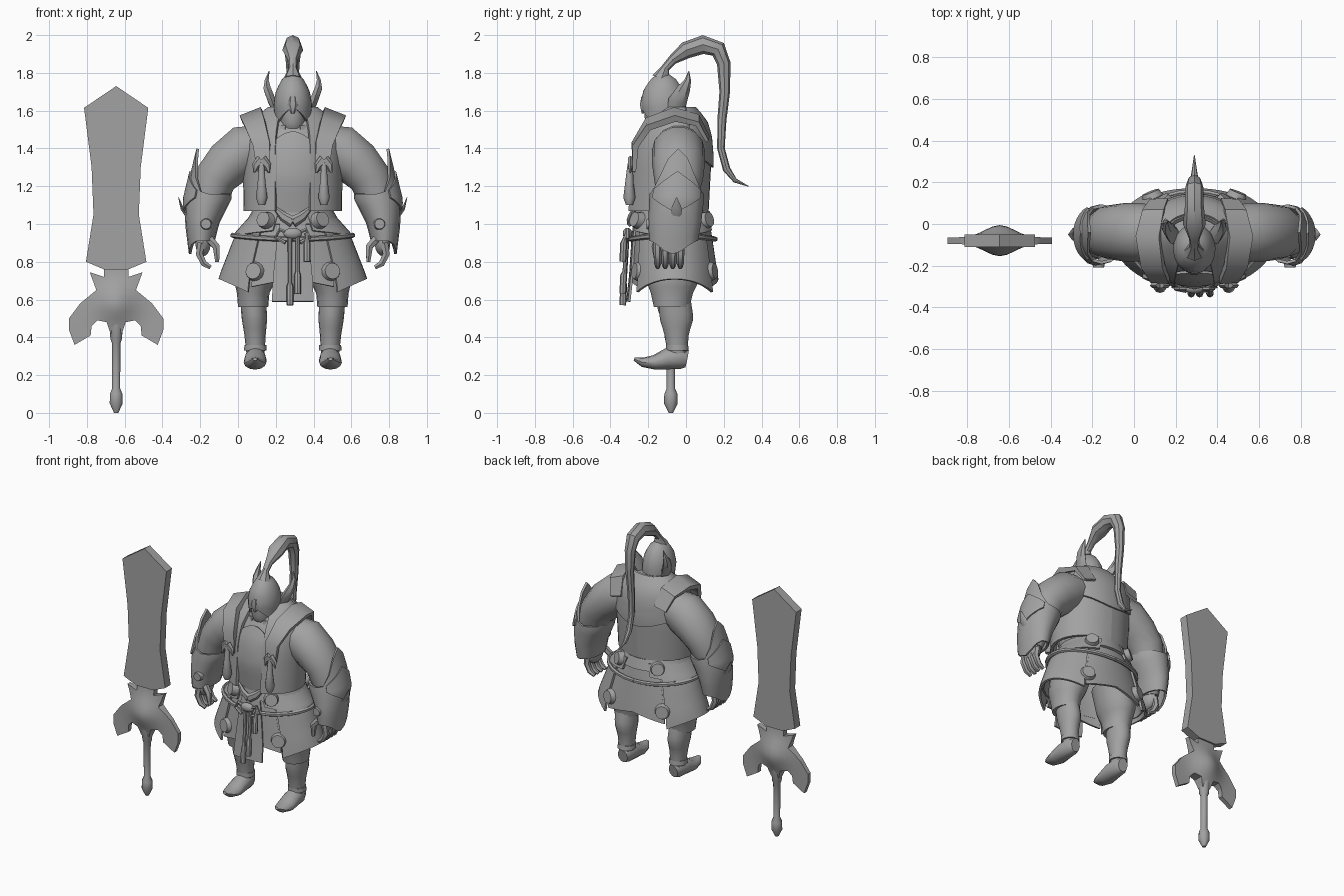
import bpy, bmesh
from math import sin, cos, pi, radians, sqrt, exp
from mathutils import Vector, Matrix

if "Cube" in bpy.data.objects:
    bpy.data.objects.remove(bpy.data.objects["Cube"])

BODY = (0.29, 0, 0)
SWORD = (-0.645, -0.08, 0)
FRONT, BACK = -pi / 2, pi / 2

grey = bpy.data.materials.new("plain grey")
grey.use_nodes = True
grey.diffuse_color = (0.36, 0.36, 0.36, 1)
grey.node_tree.nodes["Principled BSDF"].inputs["Base Color"].default_value = grey.diffuse_color


def finish(name, bm, origin=BODY, mirror="", angle=40):
    """Turn a bmesh into an object, with optional mirroring about its origin."""
    bmesh.ops.recalc_face_normals(bm, faces=bm.faces)
    mesh = bpy.data.meshes.new(name)
    bm.to_mesh(mesh)
    bm.free()
    mesh.materials.append(grey)
    obj = bpy.data.objects.new(name, mesh)
    obj.location = origin
    bpy.context.collection.objects.link(obj)
    bpy.ops.object.select_all(action="DESELECT")
    obj.select_set(True)
    bpy.context.view_layer.objects.active = obj
    bpy.ops.object.shade_smooth_by_angle(angle=radians(angle))
    if mirror:
        mod = obj.modifiers.new("Mirror", "MIRROR")
        mod.use_axis = [axis in mirror for axis in "xyz"]
    return obj


def skin(bm, rings, closed):
    """Join successive rows of vertices with quads."""
    for upper, lower in zip(rings, rings[1:]):
        count = len(upper)
        for i in range(count if closed else count - 1):
            j = (i + 1) % count
            bm.faces.new((upper[i], upper[j], lower[j], lower[i]))


def tube(name, path, ref=(0, 1, 0), n=10, mirror="", origin=BODY):
    """Sweep an ellipse along points (x, y, z, radius, other radius)."""
    bm = bmesh.new()
    pts = [Vector(p[:3]) for p in path]
    turn, grow = (pi / 4, sqrt(2)) if n == 4 else (0, 1)
    rings = []
    for i, p in enumerate(path):
        tangent = (pts[min(i + 1, len(pts) - 1)] - pts[max(i - 1, 0)]).normalized()
        side = Vector(ref)
        side = (side - side.dot(tangent) * tangent).normalized()
        other = tangent.cross(side)
        angles = [turn + 2 * pi * k / n for k in range(n)]
        rings.append([bm.verts.new(pts[i] + grow * (side * p[3] * cos(a) + other * p[-1] * sin(a)))
                      for a in angles])
    skin(bm, rings, True)
    bm.faces.new(rings[0])
    bm.faces.new(rings[-1])
    return finish(name, bm, origin, mirror)


def section(profile, z):
    """Ellipse (cx, cy, rx, ry) of a profile at height z."""
    for a, b in zip(profile, profile[1:]):
        if z >= b[0]:
            break
    t = (a[0] - z) / (a[0] - b[0])
    return [u + (v - u) * t for u, v in zip(a[1:], b[1:])]


def grown(profile, by):
    return [(z, x, y, rx + by, ry + by) for z, x, y, rx, ry in profile]


def shell(name, profile, arc=None, hi=None, lo=None, thick=0.014, mirror="", rows=8, cols=16):
    """Wrap a sheet round stacked ellipses; hi and lo give its edges by angle."""
    bm = bmesh.new()
    hi = hi or (lambda a: profile[0][0])
    lo = lo or (lambda a: profile[-1][0])
    start, end = arc or (0, 2 * pi)
    angles = [start + (end - start) * i / cols for i in range(cols + (arc is not None))]
    rings = []
    for r in range(rows + 1):
        ring = []
        for a in angles:
            z = hi(a) + (lo(a) - hi(a)) * r / rows
            cx, cy, rx, ry = section(profile, z)
            ring.append(bm.verts.new((cx + rx * cos(a), cy + ry * sin(a), z)))
        rings.append(ring)
    skin(bm, rings, arc is None)
    if thick:
        bmesh.ops.recalc_face_normals(bm, faces=bm.faces)
        bmesh.ops.solidify(bm, geom=bm.faces[:], thickness=thick)
    else:
        bm.faces.new(rings[0])
        bm.faces.new(rings[-1])
    return finish(name, bm, BODY, mirror)


def disc(name, loc, facing, r, depth=0.03):
    bm = bmesh.new()
    spin = Vector(facing).to_track_quat("Z", "Y").to_matrix().to_4x4()
    bmesh.ops.create_cone(bm, cap_ends=True, segments=14, radius1=r, radius2=r * 0.8,
                          depth=depth, matrix=Matrix.Translation(loc) @ spin)
    return finish(name, bm, BODY, "x", 30)


def ball(name, loc, size, mirror=""):
    bm = bmesh.new()
    bmesh.ops.create_uvsphere(bm, u_segments=14, v_segments=9, radius=1,
                              matrix=Matrix.Translation(loc) @ Matrix.Diagonal((*size, 1)))
    return finish(name, bm, BODY, mirror)


def slab(name, half, bevel, depth, angle, step=0):
    """Symmetric x, z outline with a bevelled edge; depth(x, z) swells its faces."""
    bm = bmesh.new()
    outline = half + [(-x, z) for x, z in reversed(half) if x]
    face = bm.faces.new([bm.verts.new((x, 0, z)) for x, z in outline])
    bmesh.ops.inset_region(bm, faces=[face], thickness=bevel, use_boundary=True, use_even_offset=True)
    rim = [e for e in bm.edges if e.is_boundary]
    low = min(z for x, z in half)
    cuts = [((i * step, 0, 0), (1, 0, 0)) for i in range(-6, 7)]
    cuts += [((0, 0, low + i * step), (0, 0, 1)) for i in range(1, 12)]
    for point, normal in cuts if step else []:
        bmesh.ops.bisect_plane(bm, geom=bm.verts[:] + bm.edges[:] + bm.faces[:],
                               plane_co=point, plane_no=normal)
    for v in bm.verts:
        if not any(e.is_boundary for e in v.link_edges):
            v.co.y = -depth(v.co.x, v.co.z)
    bmesh.ops.triangulate(bm, faces=bm.faces[:])
    return finish(name, bm, SWORD, "y", angle)


# Great sword
slab("sword_blade", [(0, 1.73), (.17, 1.615), (.13, 1.3), (.12, 1.05), (.16, .8), (.065, .76), (0, .76)],
     .04, lambda x, z: .03, 15)
slab("sword_guard", [(0, .8), (.065, .8), (.065, .72), (.14, .745), (.105, .65), (.19, .58), (.25, .5), (.25, .44),
                     (.22, .36), (.135, .41), (.13, .46), (.1, .49), (.05, .48), (.03, .42), (0, .42)],
     .014, lambda x, z: .015 + .06 * exp(-(x / .1) ** 2 - ((z - .58) / .11) ** 2), 50, .035)
tube("sword_grip", [(0, 0, z, r) for z, r in
                    [(.5, .04), (.39, .032), (.37, .024), (.13, .022), (.1, .035), (.05, .036), (0, .012)]],
     origin=SWORD)

# Torso and layered vest
shell("torso", [(1.6, 0, -.05, .1, .08), (1.53, 0, -.05, .22, .14), (1.4, 0, -.07, .25, .19),
                (1.2, 0, -.09, .24, .19), (1, 0, -.07, .2, .18)], thick=0)
vest = [(1.62, 0, -.04, .13, .08), (1.55, 0, -.05, .22, .15), (1.47, 0, -.07, .255, .195),
        (1.35, 0, -.08, .265, .215), (1.07, 0, -.1, .26, .22)]
shell("vest", vest, (radians(-69), BACK), mirror="x", thick=.02)
shell("back_yoke", grown(vest, .012), (radians(25), BACK), lo=lambda a: 1.36 - .06 * sin(a) ** 4, mirror="x")
breast = [(1.5, 0, -.07, .2, .16), (1.4, 0, -.08, .26, .2), (1.25, 0, -.09, .27, .215), (1.06, 0, -.08, .26, .2)]
shell("breastplate", breast, (FRONT - .5, FRONT + .5),
      hi=lambda a: 1.49 - .25 * (a - FRONT) ** 2, lo=lambda a: 1.06 + .2 * (a - FRONT) ** 2)
tube("shoulder_strap", [(.155, -.275, 1.28, .035, .01), (.165, -.27, 1.42, .045, .016), (.2, -.2, 1.53, .055, .018),
                        (.22, -.06, 1.58, .06, .018), (.195, .06, 1.55, .055, .014), (.17, .115, 1.45, .045, .008)],
     ref=(1, 0, -.4), n=4, mirror="x")
shell("collar", [(1.6, 0, -.1, .1, .1), (1.5, 0, -.08, .14, .13)], (FRONT + .3, BACK),
      hi=lambda a: 1.56 + .04 * sin(a), mirror="x")

# Chest tassels
for lean in (-1, 1):
    tube("tassel_bow", [(.165, -.295, 1.34, .03, .015), (.165 + .03 * lean, -.295, 1.31, .022, .013),
                        (.165 + .04 * lean, -.295, 1.27, .004, .004)], ref=(1, 0, 0), n=6, mirror="x")
tube("tassel", [(.165, -.295, 1.32, .014), (.165, -.3, 1.22, .022), (.165, -.3, 1.14, .032),
                (.165, -.3, 1.1, .018)], mirror="x")

# Head and crested helmet
shell("face", [(1.66, 0, -.12, .08, .1), (1.58, 0, -.13, .078, .09), (1.52, 0, -.13, .065, .085),
               (1.46, 0, -.1, .07, .07)], thick=0)
shell("helmet", [(1.8, 0, -.12, .015, .02), (1.77, 0, -.12, .055, .065), (1.71, 0, -.12, .088, .105),
                 (1.64, 0, -.12, .102, .12), (1.5, 0, -.11, .09, .11)],
      arc=(FRONT, BACK), lo=lambda a: 1.53 + .08 * max(0, -sin(a)) ** 3, mirror="x")
tube("brow_peak", [(0, -.22, 1.67, .02), (0, -.232, 1.63, .03, .014), (0, -.228, 1.585, .008)], ref=(1, 0, 0), n=6)
tube("helmet_horn", [(.085, -.06, 1.58, .04, .015), (.11, -.045, 1.65, .05, .025), (.135, -.012, 1.715, .035, .022),
                     (.138, .01, 1.76, .018, .012), (.125, .015, 1.81, .002, .002)], n=6, mirror="x")
tube("plume", [(0, -.13, 1.77, .05), (0, -.11, 1.825, .022), (0, -.07, 1.87, .026), (0, 0, 1.92, .055, .045),
               (0, .09, 1.95, .045, .05), (0, .17, 1.925, .045), (0, .2, 1.85, .036), (0, .205, 1.7, .028),
               (0, .19, 1.55, .024), (0, .185, 1.4, .02), (0, .215, 1.29, .02), (0, .26, 1.23, .012),
               (0, .33, 1.2, .002)], ref=(1, 0, 0), n=8)

# Arms, bracers and hands
tube("sleeve", [(.15, -.04, 1.42, .12, .11), (.25, -.04, 1.39, .14, .14), (.34, -.04, 1.32, .14, .13),
                (.41, -.04, 1.24, .13, .115), (.46, -.05, 1.1, .1, .1), (.48, -.07, .92, .06, .05)],
     n=14, mirror="x")
bracer = [(1.4, .41, -.04, .1, .13), (1.13, .45, -.05, .125, .145), (1, .48, -.06, .09, .14),
          (.84, .49, -.07, .06, .12)]
shell("bracer", bracer, hi=lambda a: 1.16 + .24 * max(0, cos(a)) ** 3,
      lo=lambda a: .91 - .07 * max(0, cos(a)) ** 4, mirror="x")
shell("elbow_guard", grown(bracer, .008), (-1, 1),
      hi=lambda a: 1.28 - .1 * abs(a), lo=lambda a: 1.06 + .08 * abs(a), mirror="x")
tube("bracer_spike", [(.55, -.05, 1.03, .03, .012), (.585, -.05, 1.08, .03, .01), (.605, -.05, 1.14, .002, .002)],
     n=6, mirror="x")
disc("bracer_disc", (.46, -.195, 1), (0, -1, 0), .033)
ball("palm", (.475, -.09, .9), (.042, .075, .07), "x")
for i in range(4):
    y = -.15 + .04 * i
    tube("finger", [(.485, y, .9, .022), (.495, y, .84, .021), (.47, y, .79, .019), (.435, y, .77, .012)],
         n=6, mirror="x")
tube("thumb", [(.45, -.14, .93, .024), (.405, -.16, .88, .022), (.4, -.155, .8, .012)], n=6, mirror="x")

# Armoured skirt
skirt = [(1.05, 0, -.07, .2, .19), (.95, 0, -.07, .29, .205), (.72, 0, -.06, .38, .23), (.55, 0, -.06, .41, .25)]
over = grown(skirt, .012)
side = radians(54)
shell("skirt_lining", skirt, lo=lambda a: .73, cols=24)
shell("side_skirt", over, (-side, side), lo=lambda a: .71 - .07 * (a / side) ** 2, mirror="x")
for name, middle in (("front", FRONT), ("back", BACK)):
    shell(name + "_skirt", skirt, (middle - .6, middle + .6), lo=lambda a: .71 - .07 * abs(a - middle))
shell("hip_flap", grown(skirt, .02), (-1.2, 1.2), lo=lambda a: .93 + .03 * abs(a), mirror="x")
shell("loin_cloth", over, (FRONT - .27, FRONT + .27), lo=lambda a: .59, cols=6)
for facing in (-1, 1):
    disc("skirt_disc", (.205, -.06 + .2 * facing, .75), (1.4, 3.6 * facing, .4), .053)
    disc("belt_disc", (.145, -.075 + .18 * facing, 1.02), (.7, facing, .3), .05, .05)

# Belt, cord and hanging knots
shell("belt", [(1.07, 0, -.075, .215, .2), (1, 0, -.07, .255, .215)], thick=.02, rows=2, cols=24)
tube("hip_cord", [(.318 * cos(a), -.07 + .224 * sin(a), .94 - .02 * sin(a) ** 2, .014)
                  for a in [FRONT + pi * i / 14 for i in range(15)]], ref=(0, 0, 1), n=6, mirror="x")
tube("buckle", [(0, -.3, 1.01, .03, .015), (.05, -.29, 1.04, .025, .015), (.1, -.27, 1.09, .008, .008)],
     ref=(0, 0, 1), n=6, mirror="x")
ball("cord_knot", (0, -.31, .95), (.05, .025, .03))
tube("cord_loop", [(.02, -.31, .95, .011), (.07, -.31, .97, .011), (.09, -.31, .93, .011), (.04, -.32, .9, .011)],
     n=6, mirror="x")
for x, end in ((-.015, .57), (.025, .63), (.075, .8)):
    tube("hanging_cord", [(x, -.31, .95, .012), (x, -.325, end + .12, .011), (x, -.33, end + .1, .018),
                          (x, -.335, end, .018)], n=8)

# Legs and curled boots
shell("trousers", [(.85, .17, -.06, .13, .15), (.7, .2, -.07, .11, .14), (.63, .21, -.075, .085, .11),
                   (.56, .21, -.075, .08, .095)], thick=0, mirror="x")
shell("greave", [(.6, .21, -.06, .068, .085), (.5, .203, -.05, .068, .09), (.42, .2, -.05, .057, .065),
                 (.3, .197, -.045, .047, .05)], thick=0, mirror="x")
shell("ankle_cuff", [(.36, .198, -.047, .058, .058), (.33, .198, -.045, .06, .06)], rows=2, mirror="x")
tube("boot", [(.195, .005, .285, .035, .045), (.197, -.03, .292, .052, .06), (.198, -.1, .286, .058, .056),
              (.2, -.17, .267, .06, .038), (.2, -.23, .268, .045, .025), (.2, -.275, .285, .012, .008)],
     ref=(1, 0, 0), n=12, mirror="x")
